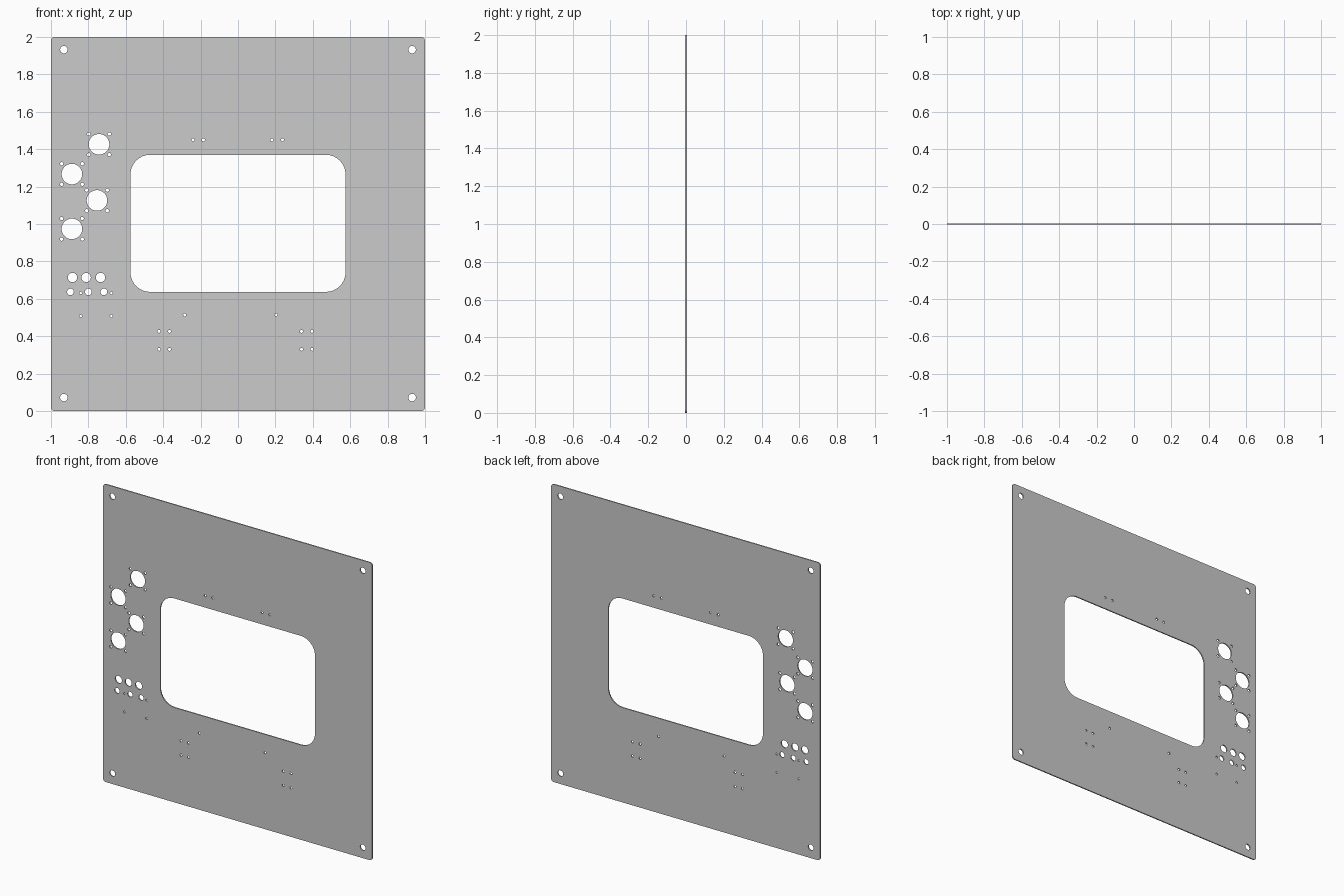
import bpy, bmesh
from math import sin, cos, pi, radians

cube = bpy.data.objects.get("Cube")
if cube:
    bpy.data.objects.remove(cube, do_unlink=True)

THICKNESS = 0.008

outline = bpy.data.curves.new("panel_outline", 'CURVE')
outline.dimensions = '2D'
outline.fill_mode = 'BOTH'
outline.extrude = THICKNESS / 2


def add_loop(points):
    spline = outline.splines.new('POLY')
    spline.points.add(len(points) - 1)
    for point, (x, z) in zip(spline.points, points):
        point.co = (x, z, 0, 1)
    spline.use_cyclic_u = True


def hole(x, z, r, sides=24):
    add_loop([(x + r * cos(2 * pi * i / sides), z + r * sin(2 * pi * i / sides))
              for i in range(sides)])


def rounded_rect(x0, x1, z0, z1, r, steps=8):
    corners = [(x1 - r, z1 - r), (x0 + r, z1 - r), (x0 + r, z0 + r), (x1 - r, z0 + r)]
    add_loop([(cx + r * cos(pi / 2 * (q + i / steps)), cz + r * sin(pi / 2 * (q + i / steps)))
              for q, (cx, cz) in enumerate(corners) for i in range(steps + 1)])


# Plate edge and display window
rounded_rect(-1, 1, 0, 2, 0.02)
rounded_rect(-0.575, 0.575, 0.637, 1.37, 0.105)

# Corner mounting holes
for x in (-0.931, 0.931):
    for z in (0.072, 1.932):
        hole(x, z, 0.02)

# Round connector openings, each with four screw holes
for x, z in [(-0.743, 1.426), (-0.888, 1.267), (-0.754, 1.126), (-0.888, 0.974)]:
    hole(x, z, 0.055, 48)
    for dx in (-0.055, 0.055):
        for dz in (-0.055, 0.055):
            hole(x + dx, z + dz, 0.009, 16)

# Two rows of button and lamp holes
for x in (-0.885, -0.812, -0.735):
    hole(x, 0.714, 0.025)
for x in (-0.896, -0.8, -0.717):
    hole(x, 0.637, 0.018)

# Small board screw holes below the buttons
for x in (-0.841, -0.677):
    for z in (0.508, 0.631):
        hole(x, z, 0.007, 16)

# Bracket screw holes above and below the window
for x in (-0.241, -0.185, 0.181, 0.238):
    hole(x, 1.45, 0.008, 16)
for x in (-0.422, -0.366, 0.339, 0.396):
    for z in (0.33, 0.426):
        hole(x, z, 0.008, 16)
for x in (-0.285, 0.203):
    hole(x, 0.514, 0.008, 16)

# Turn the filled outline into an upright solid plate
source = bpy.data.objects.new("panel_outline", outline)
bpy.context.collection.objects.link(source)
bpy.context.view_layer.update()
graph = bpy.context.evaluated_depsgraph_get()
mesh = bpy.data.meshes.new_from_object(source.evaluated_get(graph))
mesh.name = "front_panel"
bpy.data.objects.remove(source, do_unlink=True)

bm = bmesh.new()
bm.from_mesh(mesh)
bmesh.ops.remove_doubles(bm, verts=bm.verts, dist=0.0001)
bmesh.ops.recalc_face_normals(bm, faces=bm.faces)
bm.to_mesh(mesh)
bm.free()

panel = bpy.data.objects.new("front_panel", mesh)
panel.rotation_euler.x = radians(90)
bpy.context.collection.objects.link(panel)
bpy.ops.object.select_all(action='DESELECT')
panel.select_set(True)
bpy.context.view_layer.objects.active = panel
bpy.ops.object.transform_apply(location=False, rotation=True, scale=False)
bpy.ops.object.shade_smooth_by_angle(angle=radians(30))
